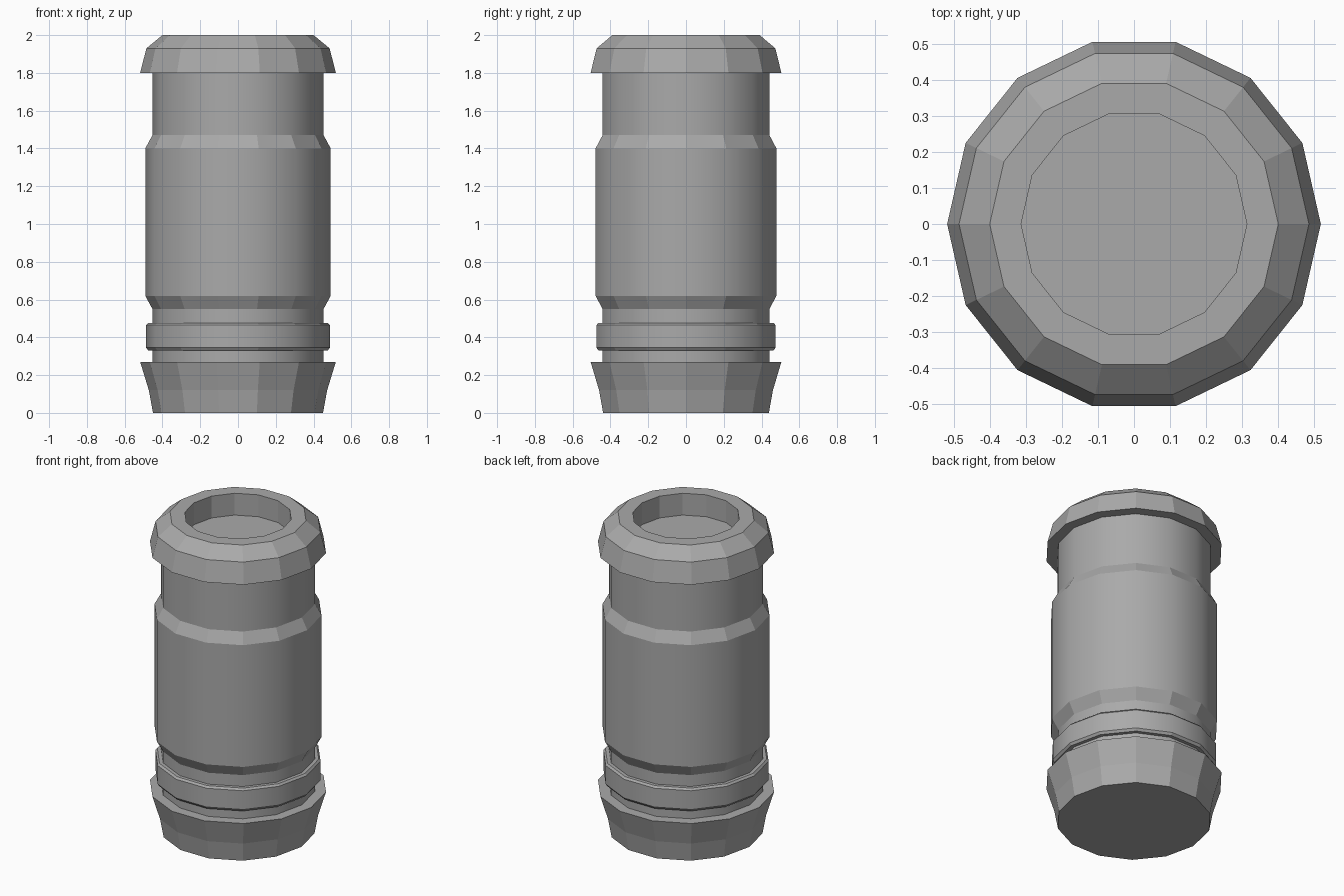
import bpy
import bmesh
from math import cos, sin, tau

cube = bpy.data.objects.get("Cube")
if cube:
    bpy.data.objects.remove(cube, do_unlink=True)

SIDES = 14
NECK = 0.453

grey = bpy.data.materials.new("plain grey")
grey.use_nodes = True
grey.diffuse_color = (0.4, 0.4, 0.4, 1)
grey.node_tree.nodes["Principled BSDF"].inputs["Base Color"].default_value = (0.4, 0.4, 0.4, 1)


def lathe(name, profile, cap_start=False, cap_end=False, smooth_walls=False):
    """Turn (radius, height) points, listed upward along the outside, about z."""
    bm = bmesh.new()
    rings = [[bm.verts.new((r * cos(tau * i / SIDES), r * sin(tau * i / SIDES), z))
              for i in range(SIDES)] for r, z in profile]
    for low, high in zip(rings, rings[1:]):
        for i in range(SIDES):
            j = (i + 1) % SIDES
            bm.faces.new((low[i], low[j], high[j], high[i]))
    if cap_start:
        bm.faces.new(rings[0][::-1])
    if cap_end:
        bm.faces.new(rings[-1])
    bm.normal_update()
    # Upright walls are smooth; slopes, shelves and caps stay flat
    for face in bm.faces:
        face.smooth = smooth_walls and abs(face.normal.z) < 0.01
    mesh = bpy.data.meshes.new(name)
    bm.to_mesh(mesh)
    bm.free()
    mesh.materials.append(grey)
    obj = bpy.data.objects.new(name, mesh)
    bpy.context.collection.objects.link(obj)
    return obj


# Flared foot with a flat shelf on top
lathe("base_collar", [(0.45, 0), (0.472, 0.12), (0.518, 0.27), (NECK, 0.27)],
      cap_start=True)

# Main barrel with a narrow neck at each end
lathe("barrel", [(NECK, 0.27), (NECK, 0.55), (0.491, 0.62), (0.491, 1.4),
                 (NECK, 1.47), (NECK, 1.8)], smooth_walls=True)

# Raised band around the lower neck
lathe("lower_band", [(NECK, 0.33), (0.475, 0.33), (0.486, 0.345), (0.486, 0.465),
                     (0.475, 0.477), (NECK, 0.477)], smooth_walls=True)

# Domed rim with a shallow well in the top
lathe("top_rim", [(NECK, 1.8), (0.518, 1.8), (0.485, 1.93), (0.4, 2),
                  (0.313, 2), (0.313, 1.86)], cap_end=True)
